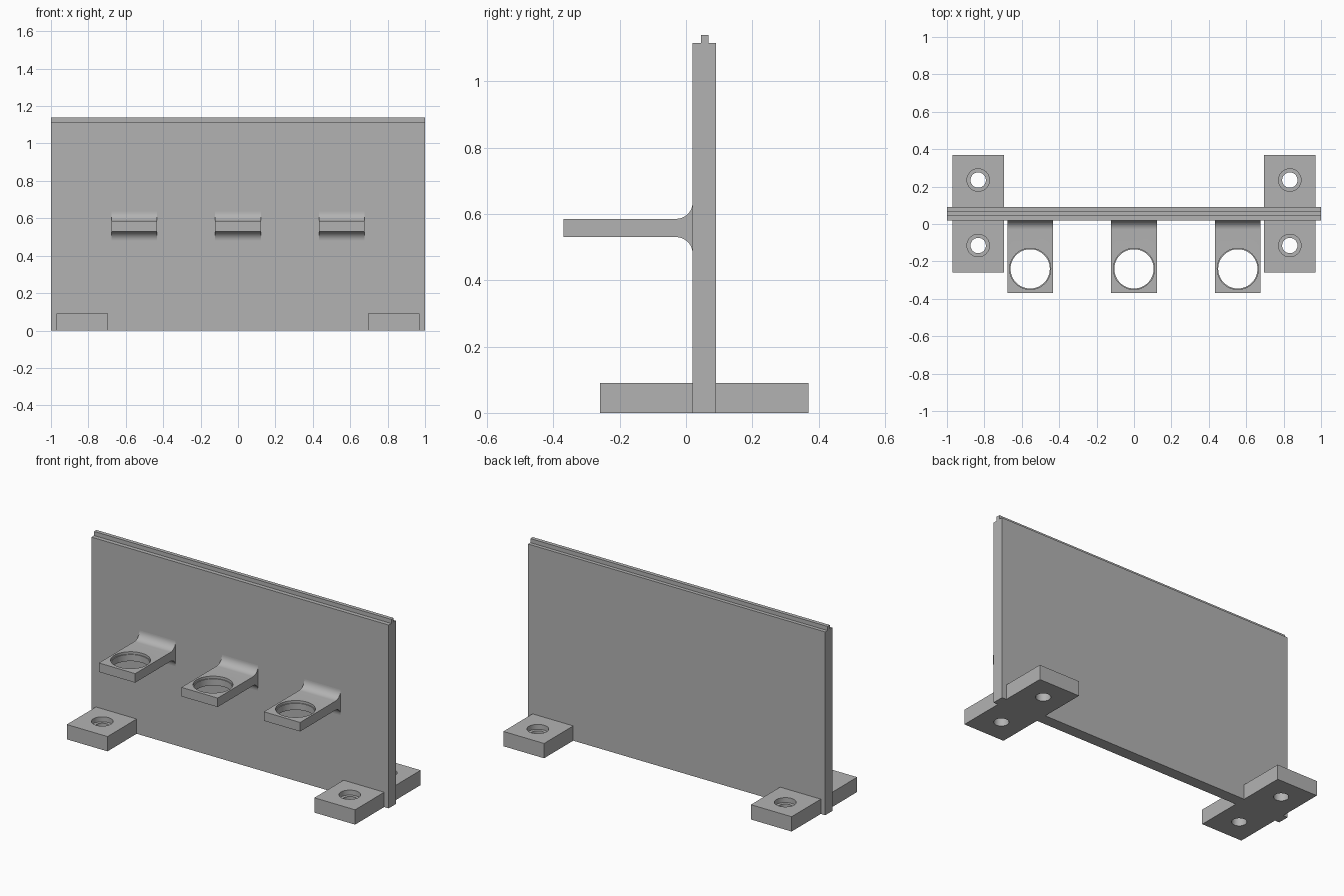
import bpy, bmesh, math

cube = bpy.data.objects.get("Cube")
if cube:
    bpy.data.objects.remove(cube, do_unlink=True)

grey = bpy.data.materials.new("plain_grey")
grey.use_nodes = True
colour = (0.45, 0.45, 0.45, 1)
grey.diffuse_color = colour
grey.node_tree.nodes["Principled BSDF"].inputs["Base Color"].default_value = colour


def extrude_profile(name, profile, x0, x1):
    """Solid made by sweeping a (y, z) outline from x0 to x1."""
    bm = bmesh.new()
    face = bm.faces.new([bm.verts.new((x0, y, z)) for y, z in profile])
    swept = bmesh.ops.extrude_face_region(bm, geom=[face])["geom"]
    verts = [v for v in swept if isinstance(v, bmesh.types.BMVert)]
    bmesh.ops.translate(bm, vec=(x1 - x0, 0, 0), verts=verts)
    bmesh.ops.recalc_face_normals(bm, faces=bm.faces)
    mesh = bpy.data.meshes.new(name)
    bm.to_mesh(mesh)
    bm.free()
    mesh.materials.append(grey)
    obj = bpy.data.objects.new(name, mesh)
    bpy.context.collection.objects.link(obj)
    return obj


def drill(obj, x, y, bottom, top, radius):
    """Cut a vertical round hole between two heights."""
    bpy.ops.mesh.primitive_cylinder_add(
        vertices=48, radius=radius, depth=top - bottom,
        location=(x, y, (top + bottom) / 2))
    cutter = bpy.context.object
    cutter.hide_render = True
    cutter.data.materials.append(grey)
    mod = obj.modifiers.new("hole", "BOOLEAN")
    mod.object = cutter
    mod.operation = "DIFFERENCE"
    mod.solver = "EXACT"
    bpy.context.view_layer.objects.active = obj
    bpy.ops.object.modifier_apply(modifier=mod.name)
    bpy.data.objects.remove(cutter, do_unlink=True)


def smooth(obj):
    bpy.ops.object.select_all(action="DESELECT")
    obj.select_set(True)
    bpy.context.view_layer.objects.active = obj
    bpy.ops.object.shade_smooth_by_angle(angle=math.radians(30))


def box_outline(y0, y1, z0, z1):
    return [(y0, z0), (y1, z0), (y1, z1), (y0, z1)]


FRONT, BACK, TOP = 0.02, 0.09, 1.115

# Upright panel with a tongue along its top edge
extrude_profile("panel", [
    (FRONT, 0), (BACK, 0), (BACK, TOP), (0.068, TOP),
    (0.068, 1.14), (0.045, 1.14), (0.045, TOP), (FRONT, TOP)], -1, 1)

# Feet with counterbored screw holes
FOOT_H = 0.09
for side, sx in (("right", -1), ("left", 1)):
    for end, y0, y1, hole_y in (("front", -0.26, FRONT, -0.115),
                                ("back", BACK, 0.37, 0.235)):
        x = sx * 0.833
        foot = extrude_profile(f"{side}_{end}_foot",
                               box_outline(y0, y1, 0, FOOT_H),
                               x - 0.137, x + 0.137)
        drill(foot, x, hole_y, -0.1, 0.2, 0.041)
        drill(foot, x, hole_y, 0.06, 0.2, 0.06)
        smooth(foot)

# Ring brackets, flared into the panel above and below
LOW, HIGH, FLARE, STEPS = 0.53, 0.585, 0.05, 12
arc = [(FRONT - FLARE + FLARE * math.sin(a), FLARE * (1 - math.cos(a)))
       for a in (math.pi / 2 * i / STEPS for i in range(STEPS + 1))]
outline = [(-0.37, LOW)] + [(y, LOW - d) for y, d in arc]
outline += [(y, HIGH + d) for y, d in reversed(arc)] + [(-0.37, HIGH)]
for place, x in (("right", -0.555), ("middle", 0), ("left", 0.555)):
    bracket = extrude_profile(f"{place}_bracket", outline, x - 0.122, x + 0.122)
    drill(bracket, x, -0.24, 0.4, 0.7, 0.105)
    drill(bracket, x, -0.24, HIGH - 0.015, 0.7, 0.11)
    smooth(bracket)
